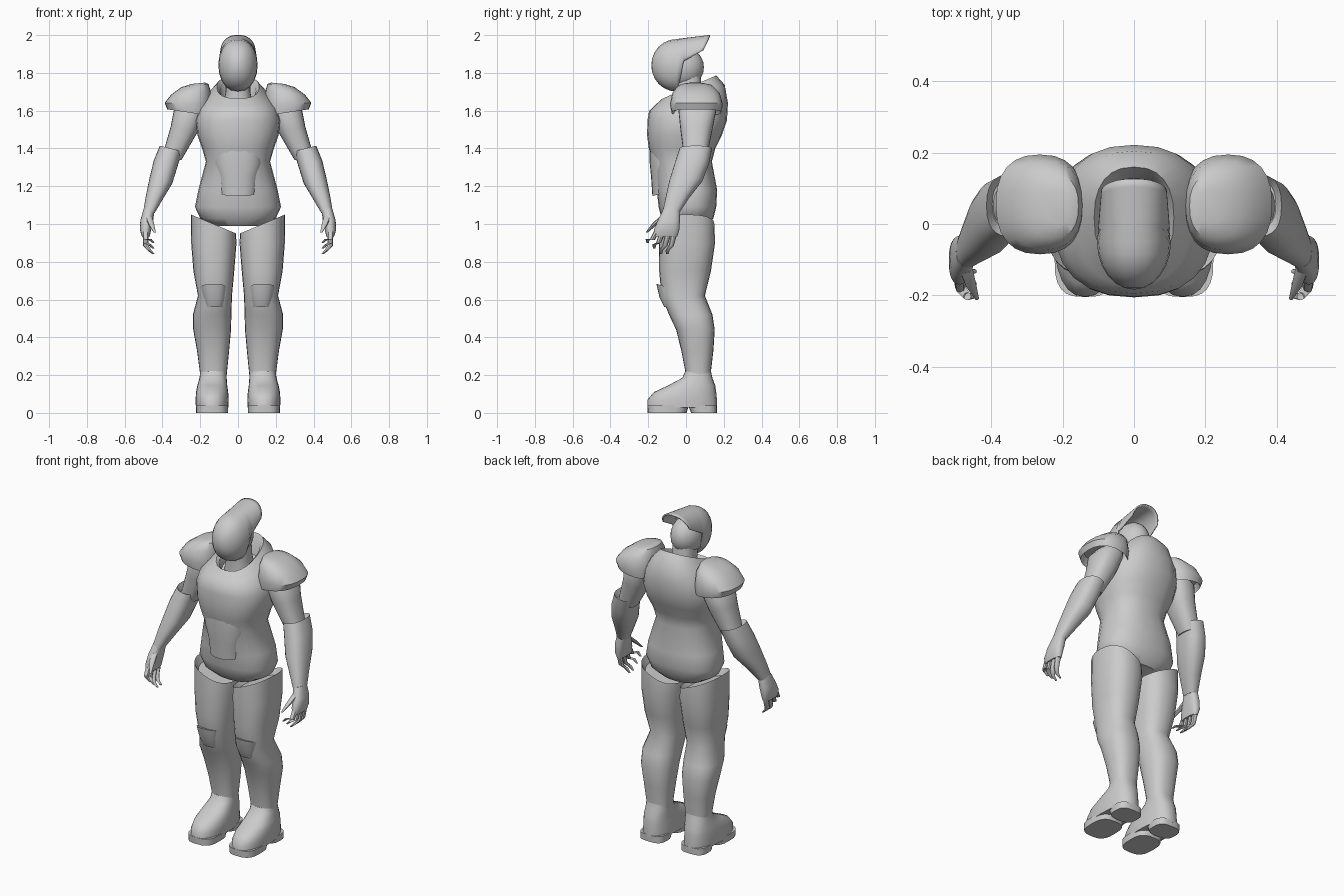
import bpy, bmesh, math
from math import cos, sin, pi, radians
from mathutils import Matrix

cube = bpy.data.objects.get("Cube")
if cube:
    bpy.data.objects.remove(cube, do_unlink=True)

shade = (.6, .6, .6, 1)
grey = bpy.data.materials.new("light_grey")
grey.use_nodes = True
grey.diffuse_color = shade
grey.node_tree.nodes["Principled BSDF"].inputs["Base Color"].default_value = shade


def finish(name, bm):
    """Turn a bmesh into a smooth-shaded object with sharp creases."""
    bmesh.ops.remove_doubles(bm, verts=bm.verts[:], dist=.0005)
    bmesh.ops.recalc_face_normals(bm, faces=bm.faces[:])
    mesh = bpy.data.meshes.new(name)
    bm.to_mesh(mesh)
    bm.free()
    mesh.materials.append(grey)
    mesh.shade_smooth()
    mesh.set_sharp_from_angle(angle=radians(42))
    part = bpy.data.objects.new(name, mesh)
    bpy.context.collection.objects.link(part)
    return part


def rounded(value, squareness):
    """Squared-off sine or cosine for superellipse outlines."""
    return math.copysign(abs(value) ** (2 / squareness), value)


def ring(height, wide, front, back, x=0, slant=0, lean=0, squareness=2.4, sides=24):
    """Cross-section; slant tips it sideways and lean tips it backwards."""
    middle, deep = (front + back) / 2, (back - front) / 2
    points = []
    for i in range(sides):
        angle = 2 * pi * i / sides
        dx = wide * rounded(cos(angle), squareness)
        dy = deep * rounded(sin(angle), squareness)
        points.append((x + dx, middle + dy, height + slant * dx + lean * dy))
    return points


def dot(x, y, z, radius):
    """Small round cross-section for fingers."""
    return ring(z, radius, y - radius, y + radius, x=x, squareness=2, sides=8)


def bridge(bm, first, second, closed):
    for i in range(len(first) if closed else len(first) - 1):
        j = (i + 1) % len(first)
        bm.faces.new((first[i], first[j], second[j], second[i]))


def loft(name, *rings, side=1):
    bm = bmesh.new()
    loops = [[bm.verts.new((side * x, y, z)) for x, y, z in points] for points in rings]
    for first, second in zip(loops, loops[1:]):
        bridge(bm, first, second, closed=True)
    bm.faces.new(loops[0])
    bm.faces.new(loops[-1])
    return finish(name, bm)


def pair(name, *rings):
    loft("left_" + name, *rings)
    loft("right_" + name, *rings, side=-1)


# Torso with a scooped collar
loft("torso",
     ring(height=.99, wide=.13, front=-.09, back=.11),
     ring(height=1.03, wide=.2, front=-.13, back=.145),
     ring(height=1.09, wide=.228, front=-.145, back=.16),
     ring(height=1.18, wide=.21, front=-.155, back=.165),
     ring(height=1.33, wide=.17, front=-.175, back=.137),
     ring(height=1.4, wide=.19, front=-.197, back=.155),
     ring(height=1.47, wide=.215, front=-.206, back=.19),
     ring(height=1.55, wide=.225, front=-.204, back=.217),
     ring(height=1.62, wide=.205, front=-.195, back=.222, lean=.1),
     ring(height=1.68, wide=.16, front=-.17, back=.205, lean=.3),
     ring(height=1.725, wide=.112, front=-.125, back=.16, lean=.43),
     ring(height=1.705, wide=.095, front=-.11, back=.14, lean=.4),
     ring(height=1.64, wide=.09, front=-.09, back=.12, lean=.3))

# Raised abdomen plate with a pointed lower edge
loft("abdomen_plate",
     ring(height=1.17, wide=.1, front=-.178, back=0, lean=.25),
     ring(height=1.25, wide=.11, front=-.185, back=0),
     ring(height=1.32, wide=.13, front=-.192, back=0),
     ring(height=1.4, wide=.13, front=-.192, back=0))

# Neck and skull
loft("neck",
     ring(height=1.6, wide=.085, front=-.065, back=.105),
     ring(height=1.7, wide=.065, front=-.055, back=.085),
     ring(height=1.82, wide=.065, front=-.075, back=.075))
bm = bmesh.new()
skull = Matrix.Translation((0, -.02, 1.83)) @ Matrix.Diagonal((.088, .115, .11, 1))
bmesh.ops.create_uvsphere(bm, u_segments=20, v_segments=12, radius=1, matrix=skull)
finish("head", bm)


def arch(bm, y, wide, middle, tall, start, rake=0, steps=20):
    """Open hoop of the helmet, raked forward towards its lower ends."""
    hoop = []
    for i in range(steps + 1):
        angle = radians(start + (180 - 2 * start) * i / steps)
        hoop.append(bm.verts.new((wide * rounded(cos(angle), 2.3),
                                  y - rake * (1 - sin(angle)),
                                  middle + tall * sin(angle))))
    return hoop


# Helmet shell: a rounded face mask sweeping back into an open crest
bm = bmesh.new()
hoops = []
for k in range(7):
    angle = k / 6 * pi / 2
    swell = sin(angle)
    hoops.append(arch(bm, -.05 - .13 * cos(angle), .1 * swell, 1.84, .135 * swell, -90))
for k in range(1, 9):
    sweep = k / 8
    hoops.append(arch(bm, -.05 + .177 * sweep, .1 - .012 * sweep, 1.84 + .08 * sweep,
                      .135 - .058 * sweep, -90 * max(0, 1 - 4 * sweep), rake=.035 * sweep))
for first, second in zip(hoops, hoops[1:]):
    bridge(bm, first, second, closed=False)
helmet = finish("helmet", bm)
shell = helmet.modifiers.new("thickness", 'SOLIDIFY')
shell.thickness = .008
shell.offset = 0

# Shoulder pads with hollow undersides
pair("shoulder_pad",
     ring(height=1.635, wide=.1, front=-.055, back=.165, x=.26, slant=.1),
     ring(height=1.59, wide=.115, front=-.077, back=.187, x=.26, slant=.15),
     ring(height=1.635, wide=.124, front=-.085, back=.195, x=.264, slant=.05),
     ring(height=1.695, wide=.105, front=-.072, back=.178, x=.25, slant=-.1),
     ring(height=1.733, wide=.072, front=-.04, back=.14, x=.228, slant=-.12),
     ring(height=1.745, wide=.035, front=0, back=.095, x=.21, slant=-.1))

# Upper arms, cuffed forearms and palms
pair("upper_arm",
     ring(height=1.68, wide=.06, front=-.01, back=.13, x=.225, slant=-.3),
     ring(height=1.6, wide=.085, front=-.04, back=.16, x=.255),
     ring(height=1.5, wide=.07, front=-.03, back=.14, x=.286, slant=.25),
     ring(height=1.35, wide=.05, front=-.01, back=.11, x=.35, slant=.25))
pair("forearm",
     ring(height=1.37, wide=.045, front=-.01, back=.12, x=.353, slant=.25),
     ring(height=1.4, wide=.059, front=-.034, back=.138, x=.355, slant=.25),
     ring(height=1.32, wide=.063, front=-.06, back=.122, x=.383, slant=.25),
     ring(height=1.23, wide=.06, front=-.088, back=.088, x=.408, slant=.25),
     ring(height=1.14, wide=.045, front=-.108, back=.018, x=.443, slant=.2),
     ring(height=1.06, wide=.03, front=-.125, back=-.035, x=.472, slant=.1))
pair("palm",
     ring(height=1.08, wide=.029, front=-.12, back=-.034, x=.47, slant=.1),
     ring(height=1.02, wide=.034, front=-.148, back=-.032, x=.483),
     ring(height=.97, wide=.03, front=-.17, back=-.035, x=.49),
     ring(height=.935, wide=.021, front=-.17, back=-.046, x=.488))

# Curled fingers fanning forward, and thumbs
for i, finger in enumerate(("index", "middle", "ring", "little")):
    knuckle = -.155 + .032 * i
    tip = -.203 + .035 * i
    low = .9 - .03 * min(i, 2)
    pair(finger + "_finger",
         dot(.49, knuckle, .96, radius=.016),
         dot(.488, (knuckle + tip) / 2, (low + .93) / 2, radius=.014),
         dot(.468, tip, low + .02, radius=.011),
         dot(.447, tip, low, radius=.006))
pair("thumb",
     dot(.473, -.12, 1.04, radius=.019),
     dot(.46, -.165, 1, radius=.016),
     dot(.441, -.208, .955, radius=.006))

# Legs with raised thigh rims
pair("leg",
     ring(height=.965, wide=.1, front=-.12, back=.13, x=.128, slant=.4),
     ring(height=1, wide=.119, front=-.14, back=.15, x=.13, slant=.42),
     ring(height=.9, wide=.12, front=-.144, back=.154, x=.128),
     ring(height=.75, wide=.108, front=-.142, back=.132, x=.128),
     ring(height=.62, wide=.09, front=-.13, back=.1, x=.122),
     ring(height=.52, wide=.102, front=-.09, back=.14, x=.137),
     ring(height=.44, wide=.1, front=-.052, back=.152, x=.137),
     ring(height=.33, wide=.085, front=-.025, back=.145, x=.132),
     ring(height=.2, wide=.07, front=0, back=.13, x=.13),
     ring(height=.1, wide=.07, front=0, back=.13, x=.13))
pair("knee_guard",
     ring(height=.56, wide=.045, front=-.115, back=-.045, x=.125),
     ring(height=.61, wide=.06, front=-.14, back=-.02, x=.125),
     ring(height=.66, wide=.07, front=-.157, back=0, x=.128, lean=-.3))

# Boots on split soles
pair("boot",
     ring(height=.028, wide=.086, front=-.205, back=.165, x=.137),
     ring(height=.07, wide=.088, front=-.204, back=.164, x=.137),
     ring(height=.11, wide=.085, front=-.17, back=.16, x=.137),
     ring(height=.145, wide=.079, front=-.095, back=.155, x=.136),
     ring(height=.185, wide=.072, front=-.02, back=.14, x=.132),
     ring(height=.23, wide=.068, front=0, back=.13, x=.13))
pair("toe_sole",
     ring(height=0, wide=.084, front=-.203, back=.003, x=.137, squareness=3),
     ring(height=.04, wide=.086, front=-.205, back=.015, x=.137, squareness=3))
pair("heel_sole",
     ring(height=0, wide=.078, front=.027, back=.163, x=.137, squareness=3),
     ring(height=.04, wide=.08, front=.012, back=.164, x=.137, squareness=3))
